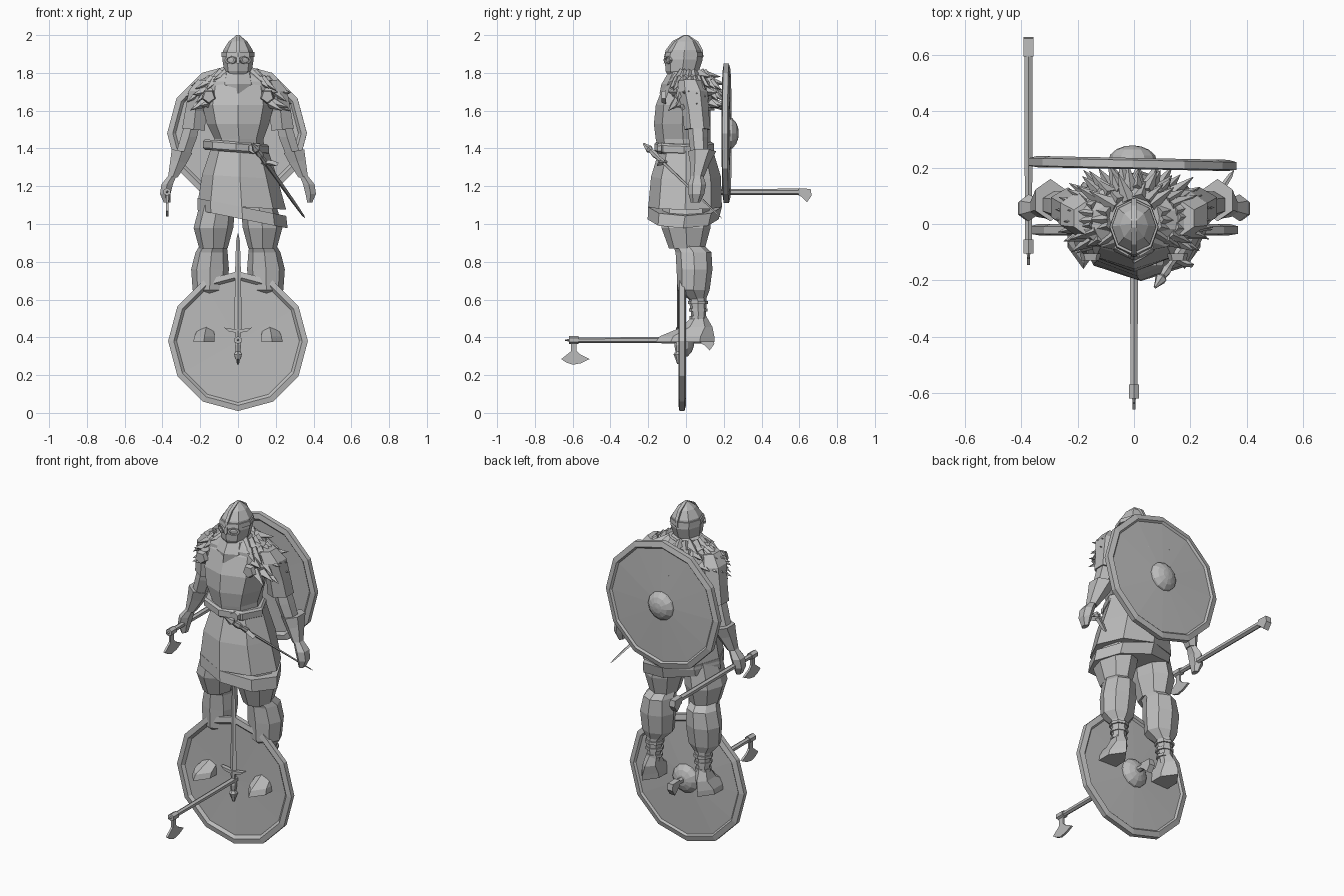
import bpy, bmesh, math, random
from mathutils import Matrix, Vector

cube = bpy.data.objects.get("Cube")
if cube:
    bpy.data.objects.remove(cube)

random.seed(4)
gray = bpy.data.materials.new("plain gray")
gray.use_nodes = True
COLOR = (0.5, 0.5, 0.5, 1)
gray.diffuse_color = COLOR
gray.node_tree.nodes["Principled BSDF"].inputs["Base Color"].default_value = COLOR


def finish(name, bm, matrix=None):
    bmesh.ops.recalc_face_normals(bm, faces=bm.faces)
    mesh = bpy.data.meshes.new(name)
    bm.to_mesh(mesh)
    bm.free()
    mesh.materials.append(gray)
    obj = bpy.data.objects.new(name, mesh)
    bpy.context.collection.objects.link(obj)
    if matrix is not None:
        obj.matrix_world = matrix
    return obj


def loft(name, rings, n=8, matrix=None, side=1, slope=0):
    """Skin stacked ovals (x, y, z, rx, ry); slope tilts every ring sideways."""
    bm = bmesh.new()
    loops = []
    for x, y, z, rx, ry in rings:
        loop = []
        for i in range(n):
            a = math.tau * i / n - math.pi / 2
            dx = rx * math.cos(a)
            loop.append(bm.verts.new((side * (x + dx), y + ry * math.sin(a), z + slope * dx)))
        loops.append(loop)
    for lo, hi in zip(loops, loops[1:]):
        for i in range(n):
            j = (i + 1) % n
            bm.faces.new((lo[i], lo[j], hi[j], hi[i]))
    bm.faces.new(loops[0])
    bm.faces.new(loops[-1])
    return finish(name, bm, matrix)


def plate(name, points, thick, matrix=None):
    """Extrude a (y, z) outline along x."""
    bm = bmesh.new()
    face = bm.faces.new([bm.verts.new((-thick / 2, y, z)) for y, z in points])
    new = bmesh.ops.extrude_face_region(bm, geom=[face])["geom"]
    bmesh.ops.translate(bm, vec=(thick, 0, 0),
                        verts=[v for v in new if isinstance(v, bmesh.types.BMVert)])
    return finish(name, bm, matrix)


def straight(profile, depth=1.0):
    return [(0, 0, z, r, r * depth) for z, r in profile]


# Round shield with raised rim and boss, boss facing +y
def shield(name, location, turn):
    place = Matrix.Translation(location) @ Matrix.Rotation(turn, 4, 'Z') \
        @ Matrix.Rotation(-math.pi / 2, 4, 'X')
    board = [(0, .002), (-.005, .325), (-.02, .34), (-.015, .37), (.012, .37),
             (.02, .34), (.01, .33), (.02, .085)]
    loft(name + "_board", straight(board), 12, place)
    boss = [(.01, .085), (.03, .08), (.05, .058), (.061, .03), (.064, .005)]
    loft(name + "_boss", straight(boss), 12, place)


shield("back_shield", (-.005, .215, 1.48), -.02)
shield("front_shield", (0, -.02, .38), 0)


# Axe along its haft, blade on local -y
def axe(name, location):
    place = Matrix(((-1, 0, 0), (0, 0, 1), (0, 1, 0))).to_4x4()
    place.translation = location
    loft(name + "_haft", straight([(.02, .014), (.4, .016), (.74, .017)]), 6, place)
    loft(name + "_socket", straight([(.02, .021), (.07, .021)]), 6, place)
    loft(name + "_spike", straight([(0, .003), (.025, .008)]), 4, place)
    plate(name + "_blade", [(-.015, .03), (-.06, .03), (-.1, -.02), (-.118, .005),
                            (-.13, .04), (-.122, .085), (-.1, .13), (-.075, .08),
                            (-.055, .06), (-.015, .06)], .012, place)
    plate(name + "_butt", [(.018, .72), (.016, .785), (-.02, .79), (-.055, .765),
                           (-.025, .735), (-.018, .72)], .034, place)


axe("hand_axe", (-.375, -.125, 1.17))
axe("front_axe", (0, -.64, .385))


# Sword along local z, pommel at the origin
def sword(name, place):
    loft(name + "_blade", straight([(.18, .02), (.55, .014), (.66, .009), (.69, .001)], .35), 4, place)
    loft(name + "_grip", straight([(0, .006), (.025, .014), (.05, .024), (.065, .014),
                                   (.1, .02), (.13, .013), (.175, .016)]), 6, place)
    turn = place @ Matrix.Rotation(math.pi / 2, 4, 'Z')
    plate(name + "_guard", [(-.075, .192), (-.05, .172), (0, .162), (.05, .172),
                            (.075, .192), (.04, .186), (0, .182), (-.04, .186)], .024, turn)


sword("front_sword", Matrix.Translation((0, -.042, .26)))
hilt, tip = Vector((.075, -.225, 1.425)), Vector((.355, .19, 1.03))
aim = (tip - hilt).to_track_quat('Z', 'Y').to_matrix().to_4x4()
sword("belt_sword", Matrix.Translation(hilt) @ aim @ Matrix.Scale((tip - hilt).length / .69, 4))

# Torso, belt and skirt
loft("torso", [(0, -.01, 1.38, .14, .135), (.005, -.015, 1.45, .13, .145), (0, -.02, 1.53, .165, .15),
               (0, -.015, 1.63, .19, .145), (0, 0, 1.73, .17, .12), (0, 0, 1.79, .07, .08)], 8)
loft("belt", [(-.01, -.01, 1.38, .165, .145), (-.01, -.01, 1.39, .175, .158),
              (-.01, -.01, 1.425, .175, .158), (-.01, -.01, 1.435, .165, .145)], 8, slope=-.08)
buckle = loft("buckle", straight([(0, .03), (.02, .026)]), 6,
              Matrix.Translation((.08, -.13, 1.4)) @ Matrix.Rotation(math.pi / 2, 4, 'X'))
loft("skirt", [(.01, 0, 1.4, .15, .14), (.01, 0, 1.25, .2, .185),
               (.02, -.005, 1.09, .235, .195)], 8, slope=-.06)
loft("skirt_hem", [(.02, -.005, 1.09, .235, .195), (.025, -.015, 1.025, .238, .188)], 8, slope=-.2)

# Fur mantle with rows of pointed tufts, open at the chest
loft("mantle", [(0, .03, 1.6, .19, .12), (0, .025, 1.68, .225, .135),
                (0, .02, 1.755, .2, .125), (0, .01, 1.8, .1, .09)], 10)
bm = bmesh.new()
for z, rx, ry, count in [(1.79, .1, .08, 18), (1.755, .16, .11, 26),
                         (1.7, .2, .125, 30), (1.64, .2, .13, 28)]:
    for i in range(count):
        a = math.tau * (i + random.uniform(-.3, .3)) / count
        if math.sin(a) < -.72:
            continue
        out = Vector((math.cos(a), math.sin(a) * .75, random.uniform(-.75, .05))).normalized()
        length = random.uniform(.08, .115)
        spot = Vector((rx * math.cos(a), .02 + ry * math.sin(a), z)) + out * length * .35
        bmesh.ops.create_cone(bm, cap_ends=True, segments=4, radius1=.03, radius2=.001, depth=length,
                              matrix=Matrix.Translation(spot) @ out.to_track_quat('Z', 'Y').to_matrix().to_4x4())
finish("fur_tufts", bm)

# Scarf and brooches
loft("scarf", [(0, -.04, 1.69, .03, .1), (0, -.02, 1.74, .1, .11), (0, -.01, 1.8, .085, .085),
               (0, -.01, 1.82, .06, .06)], 8)
for side, label in ((1, "left"), (-1, "right")):
    loft(label + "_brooch", straight([(0, .04), (.025, .032)]), 5,
         Matrix.Translation((side * .155, -.105, 1.675)) @ Matrix.Rotation(math.pi / 2, 4, 'X'))

# Helmet with crest ridge and face guard
loft("helmet", [(0, -.03, 1.765, .04, .055), (0, -.02, 1.81, .073, .088), (0, -.012, 1.87, .083, .1),
                (0, -.008, 1.92, .078, .09), (0, -.005, 1.965, .05, .06), (0, 0, 2, .008, .012)], 8)
loft("helmet_band", [(0, -.012, 1.885, .088, .104), (0, -.01, 1.91, .086, .1)], 8)
plate("crest", [(-.118, 1.85), (-.108, 1.92), (-.072, 1.968), (-.012, 2), (.012, 2),
                (.065, 1.966), (.09, 1.92), (.09, 1.88), (0, 1.88)], .018)
for side, label in ((1, "left"), (-1, "right")):
    bm = bmesh.new()
    rims = [[bm.verts.new((r * math.cos(a), r * .65 * math.sin(a), h))
             for a in [math.tau * k / 8 for k in range(8)]]
            for r, h in ((.034, 0), (.034, .014), (.022, .014), (.022, 0))]
    for p, q in zip(rims, rims[1:] + rims[:1]):
        for k in range(8):
            bm.faces.new((p[k], p[k - 1], q[k - 1], q[k]))
    finish(label + "_eye_guard", bm, Matrix.Translation((side * .035, -.09, 1.868))
           @ Matrix.Rotation(side * .55, 4, 'Z') @ Matrix.Rotation(math.pi / 2, 4, 'X'))

# Arms and legs
for side, label in ((1, "left"), (-1, "right")):
    loft(label + "_sleeve", [(.17, .02, 1.76, .05, .06), (.2, .035, 1.7, .07, .08),
                             (.225, .05, 1.6, .062, .07), (.235, .06, 1.5, .07, .07)], 6, side=side, slope=.1)
    loft(label + "_forearm", [(.24, .06, 1.54, .045, .05), (.26, .065, 1.46, .05, .052),
                              (.29, .07, 1.37, .045, .045)], 6, side=side)
    loft(label + "_bracer", [(.297, .085, 1.385, .062, .075), (.315, .075, 1.33, .05, .055),
                             (.345, .06, 1.25, .028, .035)], 6, side=side, slope=.2)
    loft(label + "_hand", [(.345, .06, 1.26, .024, .03), (.375, .058, 1.21, .035, .048),
                           (.385, .055, 1.16, .032, .042), (.38, .05, 1.115, .016, .025)], 6, side=side)
    loft(label + "_thigh", [(.1, 0, 1.15, .09, .12), (.13, 0, .98, .105, .13),
                            (.13, .005, .87, .075, .095)], 8, side=side)
    loft(label + "_baggy_leg", [(.13, .01, .89, .07, .08), (.14, .04, .85, .085, .095),
                                (.148, .045, .76, .1, .095), (.15, .04, .65, .09, .085),
                                (.155, .06, .6, .045, .045)], 8, side=side)
    loft(label + "_calf", [(.155, .06, .63, .05, .05), (.158, .065, .55, .042, .042),
                           (.16, .07, .46, .033, .035)], 8, side=side)
    for k in range(3):
        z = .585 - .04 * k
        r = .053 - .004 * k
        loft(f"{label}_leg_wrap_{k + 1}", [(.157, .064, z - .008, r, r), (.157, .064, z + .008, r, r)], 8, side=side)
    loft(label + "_boot", [(.18, -.005, .375, .065, .155), (.178, .005, .405, .062, .145),
                           (.168, .06, .455, .045, .08), (.16, .07, .51, .036, .038)], 6, side=side)
